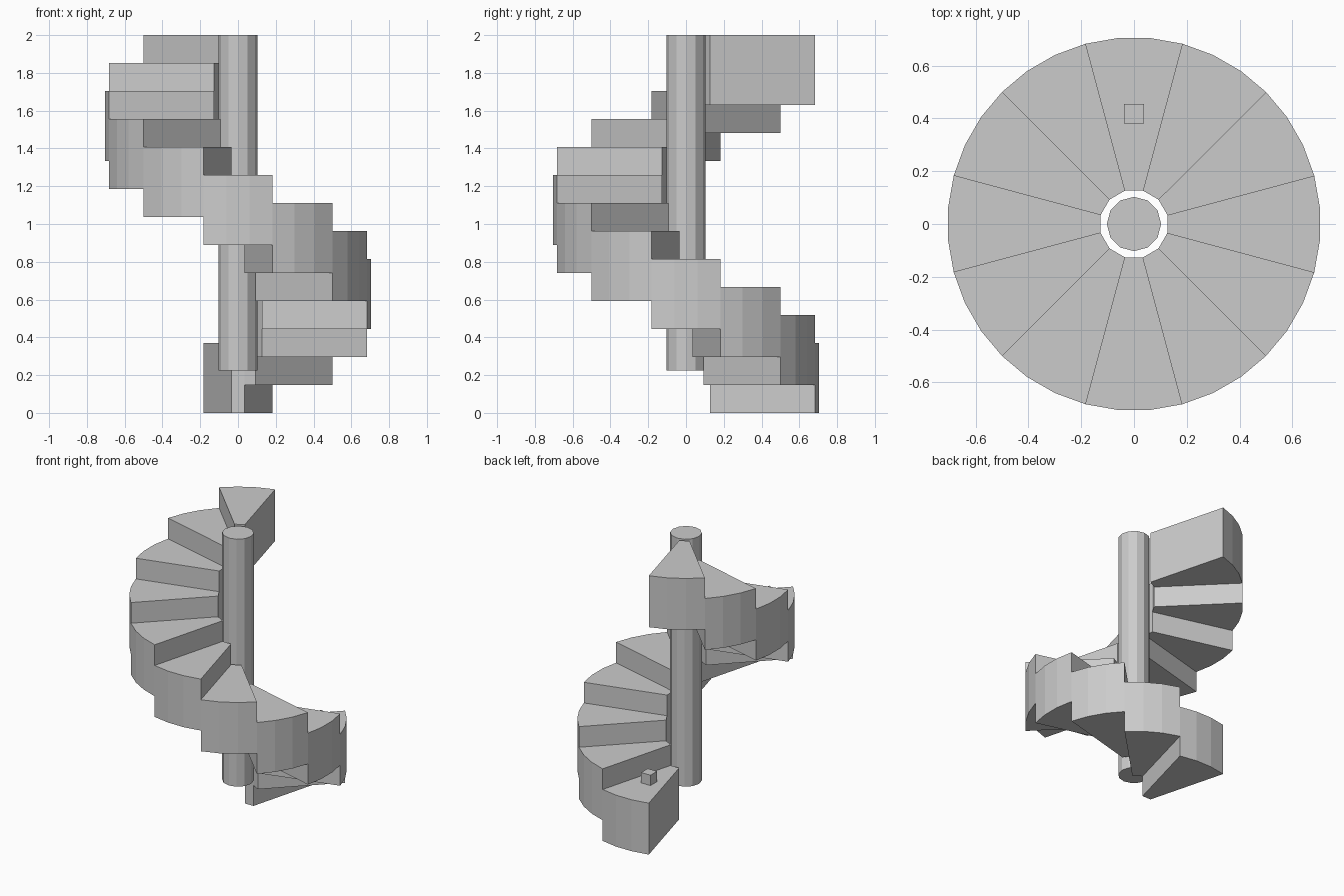
import bpy
import bmesh
from math import cos, sin, radians

cube = bpy.data.objects.get("Cube")
if cube:
    bpy.data.objects.remove(cube, do_unlink=True)

STEPS = 12
TURN = 360 / STEPS
RISE, THICK = 0.1483, 0.369
INNER, OUTER = 0.131, 0.707

# One plain grey for everything
grey = bpy.data.materials.new("plain grey")
grey.use_nodes = True
grey.diffuse_color = (0.6, 0.6, 0.6, 1)
grey.node_tree.nodes["Principled BSDF"].inputs["Base Color"].default_value = (0.6, 0.6, 0.6, 1)


def polar(radius, degrees):
    return (radius * cos(radians(degrees)), radius * sin(radians(degrees)))


def prism(name, outline, bottom, top):
    """Flat-shaded upright prism from a counter-clockwise outline."""
    bm = bmesh.new()
    base = bm.faces.new([bm.verts.new((x, y, bottom)) for x, y in outline])
    moved = bmesh.ops.extrude_face_region(bm, geom=[base])["geom"]
    verts = [v for v in moved if isinstance(v, bmesh.types.BMVert)]
    bmesh.ops.translate(bm, verts=verts, vec=(0, 0, top - bottom))
    bmesh.ops.recalc_face_normals(bm, faces=bm.faces)
    mesh = bpy.data.meshes.new(name)
    bm.to_mesh(mesh)
    bm.free()
    mesh.materials.append(grey)
    obj = bpy.data.objects.new(name, mesh)
    bpy.context.collection.objects.link(obj)
    return obj


# Central pole
prism("central_pole", [polar(0.103, a) for a in range(0, 360, 30)], 0.225, 2.0)

# Wedge steps climbing clockwise from the back
for i in range(STEPS):
    middle = 90 - TURN * i
    outline = [polar(OUTER, middle + a) for a in (-15, -5, 5, 15)]
    outline += [polar(INNER, middle + a) for a in (15, -15)]
    prism(f"step_{i + 1}", outline, RISE * i, RISE * i + THICK)

# Small block resting on the lowest step
h = 0.037
block = [(-h, 0.418 - h), (h, 0.418 - h), (h, 0.418 + h), (-h, 0.418 + h)]
prism("small_block", block, THICK, THICK + 2 * h)
